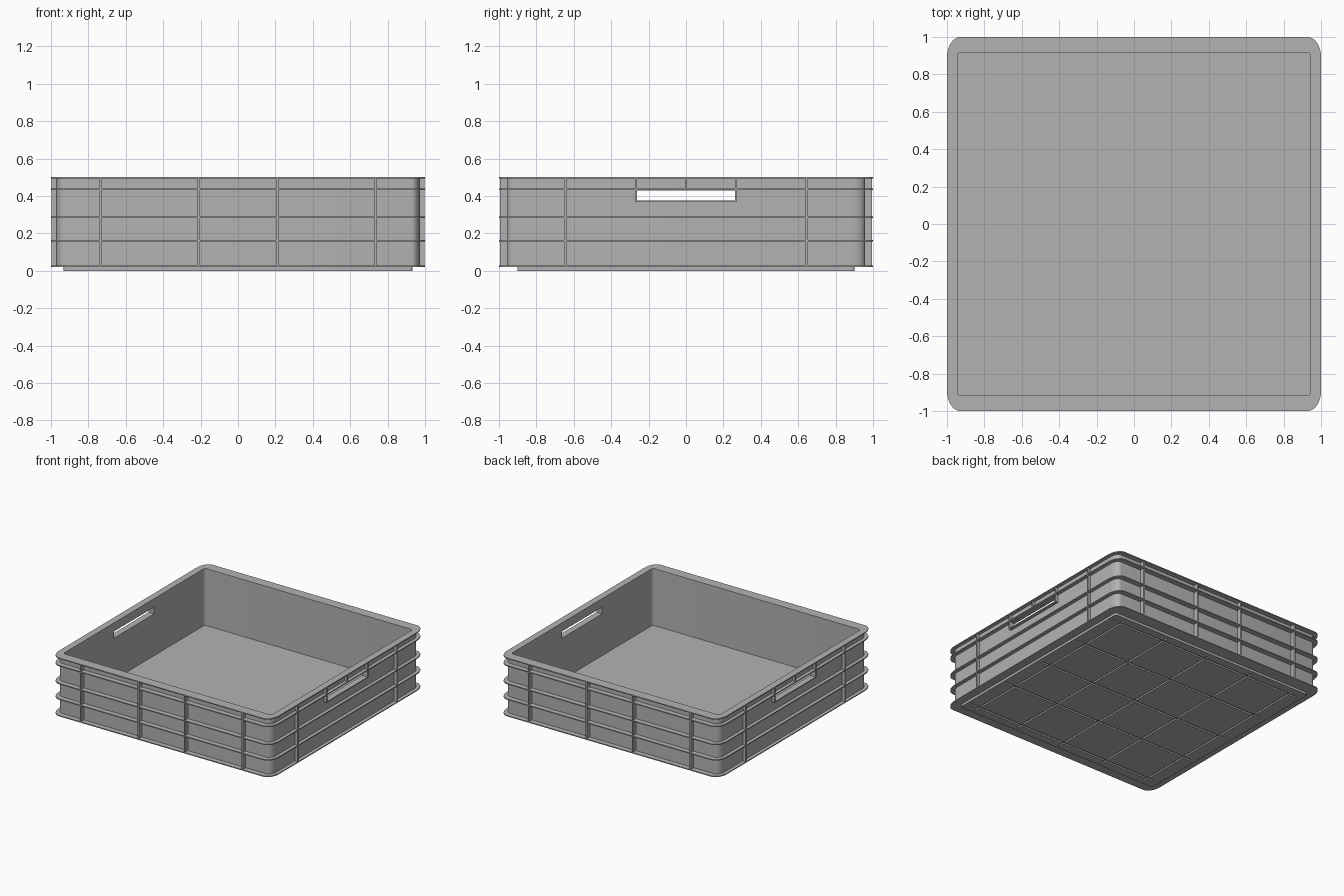
import bpy, bmesh, math
from mathutils import Matrix

if "Cube" in bpy.data.objects:
    bpy.data.objects.remove(bpy.data.objects["Cube"])

STRETCH = 1.5     # wall detail is deeper along y than along x
TOP, BASE, LIP = 0.5, 0.02, 0.008
WALL, INNER, FOOT = 0.028, 0.055, 0.066

grey = bpy.data.materials.new("light grey plastic")
grey.use_nodes = True
grey.diffuse_color = (0.45, 0.45, 0.45, 1)
grey.node_tree.nodes["Principled BSDF"].inputs["Base Color"].default_value = grey.diffuse_color


def finish(name, bm):
    bmesh.ops.recalc_face_normals(bm, faces=bm.faces)
    mesh = bpy.data.meshes.new(name)
    bm.to_mesh(mesh)
    bm.free()
    mesh.materials.append(grey)
    obj = bpy.data.objects.new(name, mesh)
    bpy.context.collection.objects.link(obj)
    return obj


def add_box(bm, x0, x1, y0, y1, z0, z1):
    centre = ((x0 + x1) / 2, (y0 + y1) / 2, (z0 + z1) / 2)
    size = (x1 - x0, y1 - y0, z1 - z0, 1)
    bmesh.ops.create_cube(bm, size=1, matrix=Matrix.Translation(centre) @ Matrix.Diagonal(size))


def boxes(name, items):
    bm = bmesh.new()
    for item in items:
        add_box(bm, *item)
    return finish(name, bm)


def rounded_ring(bm, inset, z, steps=8):
    """Rounded rectangle at a given inset from the outer edge."""
    r = max(0.072 - inset, 0.014)
    ring = []
    for quarter in range(4):
        sx = 1 if quarter in (0, 3) else -1
        sy = 1 if quarter < 2 else -1
        for i in range(steps + 1):
            a = (quarter + i / steps) * math.pi / 2
            x = sx * (1 - inset - r) + r * math.cos(a)
            y = sy * (1 - STRETCH * (inset + r)) + STRETCH * r * math.sin(a)
            ring.append(bm.verts.new((x, y, z)))
    return ring


# Crate body: foot, base, flanged walls and inside lofted in one profile
profile = [(FOOT, 0), (FOOT, BASE), (0, BASE), (0, BASE + LIP), (WALL, BASE + LIP)]
for z in (0.16, 0.287, 0.435):
    profile += [(WALL, z - LIP / 2), (0, z - LIP / 2), (0, z + LIP / 2), (WALL, z + LIP / 2)]
profile += [(WALL, TOP - LIP), (0, TOP - LIP), (0, TOP), (INNER, TOP), (INNER, 0.032)]

bm = bmesh.new()
rings = [rounded_ring(bm, d, z) for d, z in profile]
for a, b in zip(rings, rings[1:]):
    for i in range(len(a)):
        j = (i + 1) % len(a)
        bm.faces.new((a[i], a[j], b[j], b[i]))
bm.faces.new(rings[0])
bm.faces.new(rings[-1])
body = finish("crate_body", bm)

# Cutters: hand holes in the side walls and a grid of grooves under the foot
HAND = 0.262
cuts = [(s * 0.96 - 0.024, s * 0.96 + 0.024, -HAND, HAND, 0.375, 0.43) for s in (-1, 1)]
for k in (-2, -1, 0, 1, 2):
    c = k * 0.41
    cuts.append((c - 0.007, c + 0.007, -0.87, 0.87, -0.01, 0.012))
    cuts.append((-0.9, 0.9, c - 0.009, c + 0.009, -0.01, 0.012))

bpy.context.view_layer.objects.active = body
for cut in cuts:
    cutter = boxes("cutter", [cut])
    cutter.hide_render = True
    mod = body.modifiers.new("cut", "BOOLEAN")
    mod.operation, mod.solver, mod.object = "DIFFERENCE", "EXACT", cutter
    bpy.ops.object.modifier_apply(modifier=mod.name)
    bpy.data.objects.remove(cutter)

bpy.ops.object.select_all(action="DESELECT")
body.select_set(True)
bpy.ops.object.shade_smooth_by_angle(angle=math.radians(30))

# Upright ribs on the outside of the walls
RIB = 0.006
Z0, Z1 = BASE + 0.002, TOP - 0.002
for name, s in (("front", -1), ("back", 1)):
    y0, y1 = sorted((s * 0.95, s * 0.994))
    boxes(name + "_ribs", [(x - RIB, x + RIB, y0, y1, Z0, Z1)
                           for x in (-0.735, -0.21, 0.21, 0.735)])

for name, s in (("right", -1), ("left", 1)):
    x0, x1 = sorted((s * 0.965, s * 0.996))
    boxes(name + "_ribs", [(x0, x1, y - RIB, y + RIB, Z0, Z1) for y in (-0.645, 0.645)])
    # Hand hole surround: end ribs, centre rib and lower lip
    boxes(name + "_handle_frame",
          [(x0, x1, y - RIB, y + RIB, 0.37, Z1) for y in (-0.268, 0.268)]
          + [(x0, x1, -RIB, RIB, 0.435, Z1), (x0, x1, -0.27, 0.27, 0.367, 0.375)])
